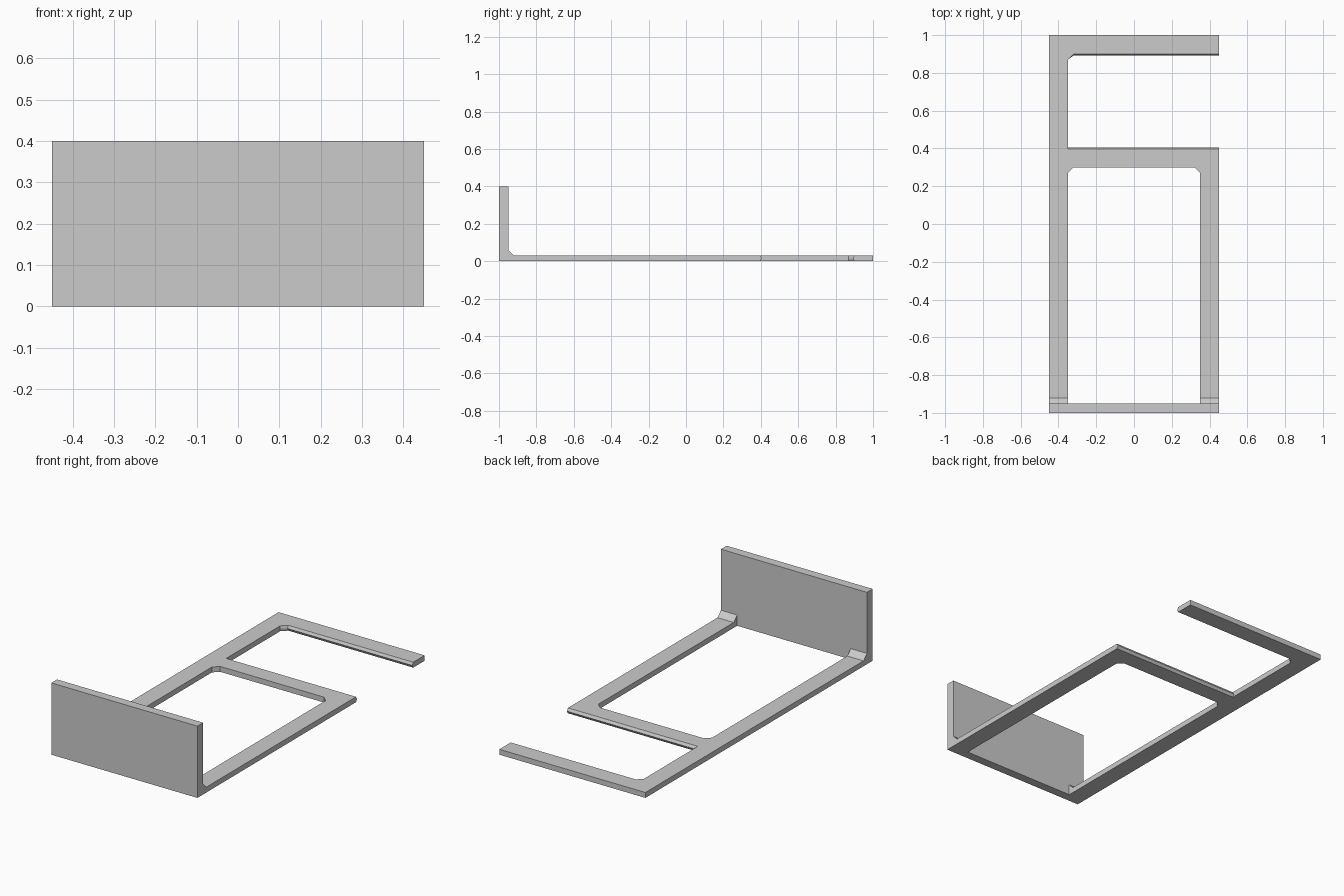
import bpy
import bmesh
from mathutils import Vector

cube = bpy.data.objects.get("Cube")
if cube:
    bpy.data.objects.remove(cube, do_unlink=True)

GREY = (0.6, 0.6, 0.6, 1.0)
grey = bpy.data.materials.new("plain grey")
grey.use_nodes = True
grey.diffuse_color = GREY
grey.node_tree.nodes["Principled BSDF"].inputs["Base Color"].default_value = GREY

HALF_W, INNER, THICK, CUT = 0.45, 0.35, 0.03, 0.03
WALL_Y, MID_FRONT, MID_BACK, REAR = -0.95, 0.3, 0.396, 0.9


def prism(name, points, depth, shape=None):
    """Extrude a closed outline along depth, optionally refining the mesh."""
    bm = bmesh.new()
    face = bm.faces.new([bm.verts.new(p) for p in points])
    top = bmesh.ops.extrude_face_region(bm, geom=[face], use_keep_orig=True)["geom"]
    verts = [g for g in top if isinstance(g, bmesh.types.BMVert)]
    bmesh.ops.translate(bm, verts=verts, vec=Vector(depth))
    if shape:
        shape(bm)
    bmesh.ops.recalc_face_normals(bm, faces=bm.faces[:])
    mesh = bpy.data.meshes.new(name)
    bm.to_mesh(mesh)
    bm.free()
    mesh.materials.append(grey)
    obj = bpy.data.objects.new(name, mesh)
    bpy.context.collection.objects.link(obj)
    return obj


def point_slot_edges(bm):
    """Give the two facing edges of the open slot a shallow pointed profile."""
    middle = THICK / 2
    bmesh.ops.bisect_plane(bm, geom=bm.verts[:] + bm.edges[:] + bm.faces[:],
                           plane_co=(0, 0, middle), plane_no=(0, 0, 1))
    for v in bm.verts:
        if abs(v.co.z - middle) < 0.001:
            if abs(v.co.y - MID_BACK) < 0.001:
                v.co.y += 0.009
            elif abs(v.co.y - REAR) < 0.001:
                v.co.y -= 0.008


# Flat frame: two rails, a cross bar and a rear arm, with clipped inner corners
outline = [
    (-HALF_W, WALL_Y), (-INNER, WALL_Y),
    (-INNER, MID_FRONT - CUT), (-INNER + CUT, MID_FRONT),
    (INNER - CUT, MID_FRONT), (INNER, MID_FRONT - CUT),
    (INNER, WALL_Y), (HALF_W, WALL_Y),
    (HALF_W, MID_BACK), (-INNER, MID_BACK),
    (-INNER, REAR - CUT), (-INNER + CUT, REAR),
    (HALF_W, REAR), (HALF_W, 1), (-HALF_W, 1),
]
prism("flat_frame", [(x, y, 0) for x, y in outline], (0, 0, THICK), point_slot_edges)

# Upright front plate
plate = [(-1, 0), (WALL_Y, 0), (WALL_Y, 0.4), (-1, 0.4)]
prism("front_plate", [(-HALF_W, y, z) for y, z in plate], (2 * HALF_W, 0, 0))

# Small gussets where the rails meet the plate
gusset = [(WALL_Y, THICK), (WALL_Y + CUT, THICK), (WALL_Y, THICK + CUT)]
for side, x in (("right", -HALF_W), ("left", INNER)):
    prism(side + "_gusset", [(x, y, z) for y, z in gusset], (HALF_W - INNER, 0, 0))
